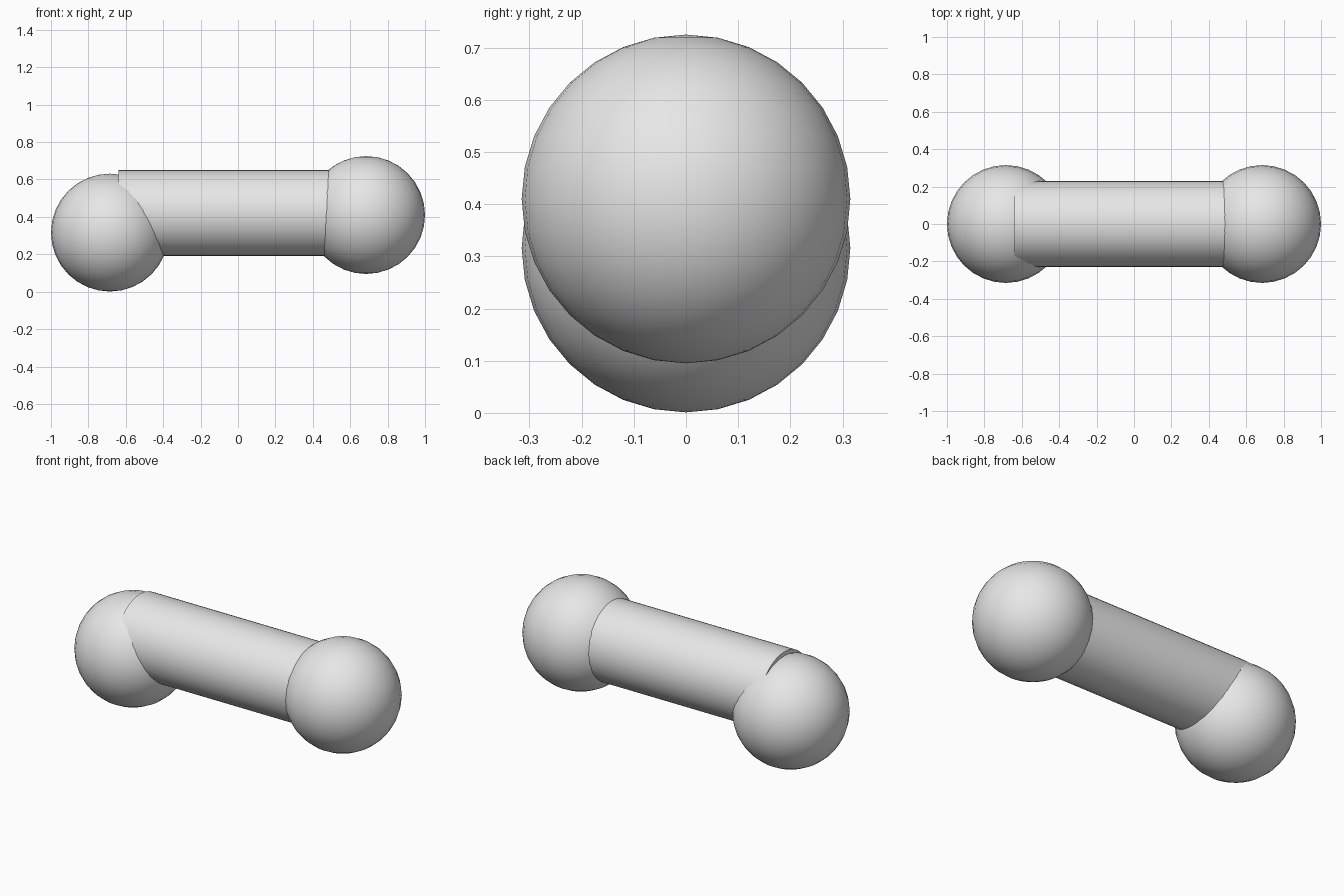
import bpy
import math

cube = bpy.data.objects.get("Cube")
if cube:
    bpy.data.objects.remove(cube, do_unlink=True)

# Single plain grey material
grey = bpy.data.materials.new("plain grey")
grey.use_nodes = True
colour = (0.8, 0.8, 0.8, 1)
grey.diffuse_color = colour
grey.node_tree.nodes["Principled BSDF"].inputs["Base Color"].default_value = colour

BALL_RADIUS = 0.315
BALL_X = 0.685


def finish(name):
    obj = bpy.context.object
    obj.name = name
    obj.data.materials.append(grey)
    bpy.ops.object.shade_smooth_by_angle(angle=math.radians(30))


# End balls, the right one sitting lower
for name, x, z in (("right_ball", -BALL_X, 0.316), ("left_ball", BALL_X, 0.41)):
    bpy.ops.mesh.primitive_uv_sphere_add(
        segments=32, ring_count=16, radius=BALL_RADIUS, location=(x, 0, z))
    finish(name)

# Horizontal bar, its square end poking out above the right ball
bpy.ops.mesh.primitive_cylinder_add(
    vertices=32, radius=0.231, depth=1.28, location=(0, 0, 0.421),
    rotation=(0, math.pi / 2, 0))
finish("bar")
